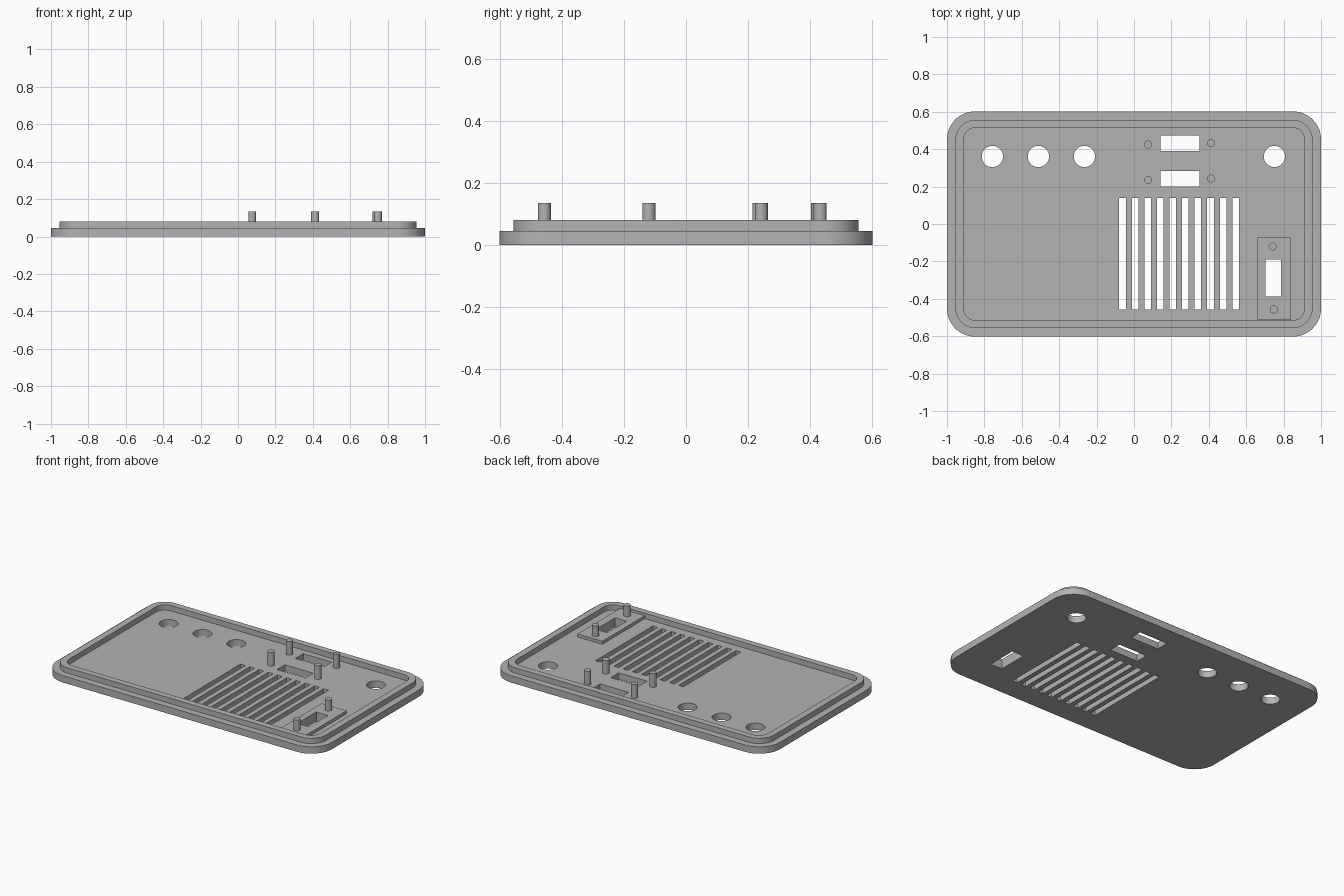
import bpy, bmesh, math

cube = bpy.data.objects.get("Cube")
if cube:
    bpy.data.objects.remove(cube, do_unlink=True)

grey = bpy.data.materials.new("grey plastic")
grey.use_nodes = True
colour = (0.45, 0.45, 0.45, 1)
grey.diffuse_color = colour
grey.node_tree.nodes["Principled BSDF"].inputs["Base Color"].default_value = colour


def circle(x, y, r, n=40):
    return [(x + r * math.cos(2 * math.pi * i / n),
             y + r * math.sin(2 * math.pi * i / n)) for i in range(n)]


def rect(x0, x1, y0, y1):
    return [(x0, y0), (x1, y0), (x1, y1), (x0, y1)]


def rounded(hx, hy, r, n=12):
    points = []
    for k, (sx, sy) in enumerate([(1, 1), (-1, 1), (-1, -1), (1, -1)]):
        for i in range(n + 1):
            a = math.pi / 2 * (k + i / n)
            points.append((sx * (hx - r) + r * math.cos(a),
                           sy * (hy - r) + r * math.sin(a)))
    return points


def slab(name, loops, z0, z1):
    """Extrude an outline (first loop) with holes (other loops)."""
    curve = bpy.data.curves.new(name, 'CURVE')
    curve.dimensions = '2D'
    curve.fill_mode = 'BOTH'
    curve.extrude = (z1 - z0) / 2
    for loop in loops:
        spline = curve.splines.new('POLY')
        spline.points.add(len(loop) - 1)
        for point, (x, y) in zip(spline.points, loop):
            point.co = (x, y, 0, 1)
        spline.use_cyclic_u = True
    temp = bpy.data.objects.new(name + "_outline", curve)
    bpy.context.collection.objects.link(temp)
    bpy.context.view_layer.update()
    mesh = bpy.data.meshes.new_from_object(
        temp.evaluated_get(bpy.context.evaluated_depsgraph_get()))
    bpy.data.objects.remove(temp, do_unlink=True)

    # Weld caps to walls and make the faces point outward
    bm = bmesh.new()
    bm.from_mesh(mesh)
    bmesh.ops.remove_doubles(bm, verts=bm.verts, dist=1e-5)
    bmesh.ops.translate(bm, verts=bm.verts, vec=(0, 0, (z0 + z1) / 2))
    bmesh.ops.recalc_face_normals(bm, faces=bm.faces)
    bm.to_mesh(mesh)
    bm.free()
    mesh.materials.clear()
    mesh.materials.append(grey)
    obj = bpy.data.objects.new(name, mesh)
    bpy.context.collection.objects.link(obj)
    bpy.ops.object.select_all(action='DESELECT')
    obj.select_set(True)
    bpy.context.view_layer.objects.active = obj
    bpy.ops.object.shade_smooth_by_angle(angle=math.radians(30))
    return obj


FLOOR, MOUNT, RIM, TOP = 0.045, 0.065, 0.08, 0.135

# Openings through the panel
knob_holes = [circle(x, 0.361, 0.057) for x in (-0.757, -0.511, -0.265, 0.751)]
wide_windows = [rect(0.143, 0.35, y, y + 0.083) for y in (0.2, 0.391)]
side_window = rect(0.702, 0.787, -0.388, -0.19)
vents = [rect(x, x + 0.035, -0.457, 0.139)
         for x in (-0.079 + 0.0672 * i for i in range(10))]

# Panel, raised rim and the switch mount
slab("panel", [rounded(1, 0.602, 0.15)] + knob_holes + wide_windows
     + [side_window] + vents, 0, FLOOR)
slab("rim", [rounded(0.955, 0.557, 0.107), rounded(0.912, 0.515, 0.065)],
     FLOOR, RIM)
slab("switch_mount", [rect(0.659, 0.84, -0.513, -0.072), side_window],
     FLOOR, MOUNT)

# Mounting pegs beside the windows
pegs = [(0.076, 0.425, FLOOR), (0.076, 0.235, FLOOR), (0.412, 0.433, FLOOR),
        (0.412, 0.243, FLOOR), (0.741, -0.12, MOUNT), (0.748, -0.457, MOUNT)]
for i, (x, y, base) in enumerate(pegs):
    slab(f"peg_{i + 1}", [circle(x, y, 0.021, 24)], base, TOP)
